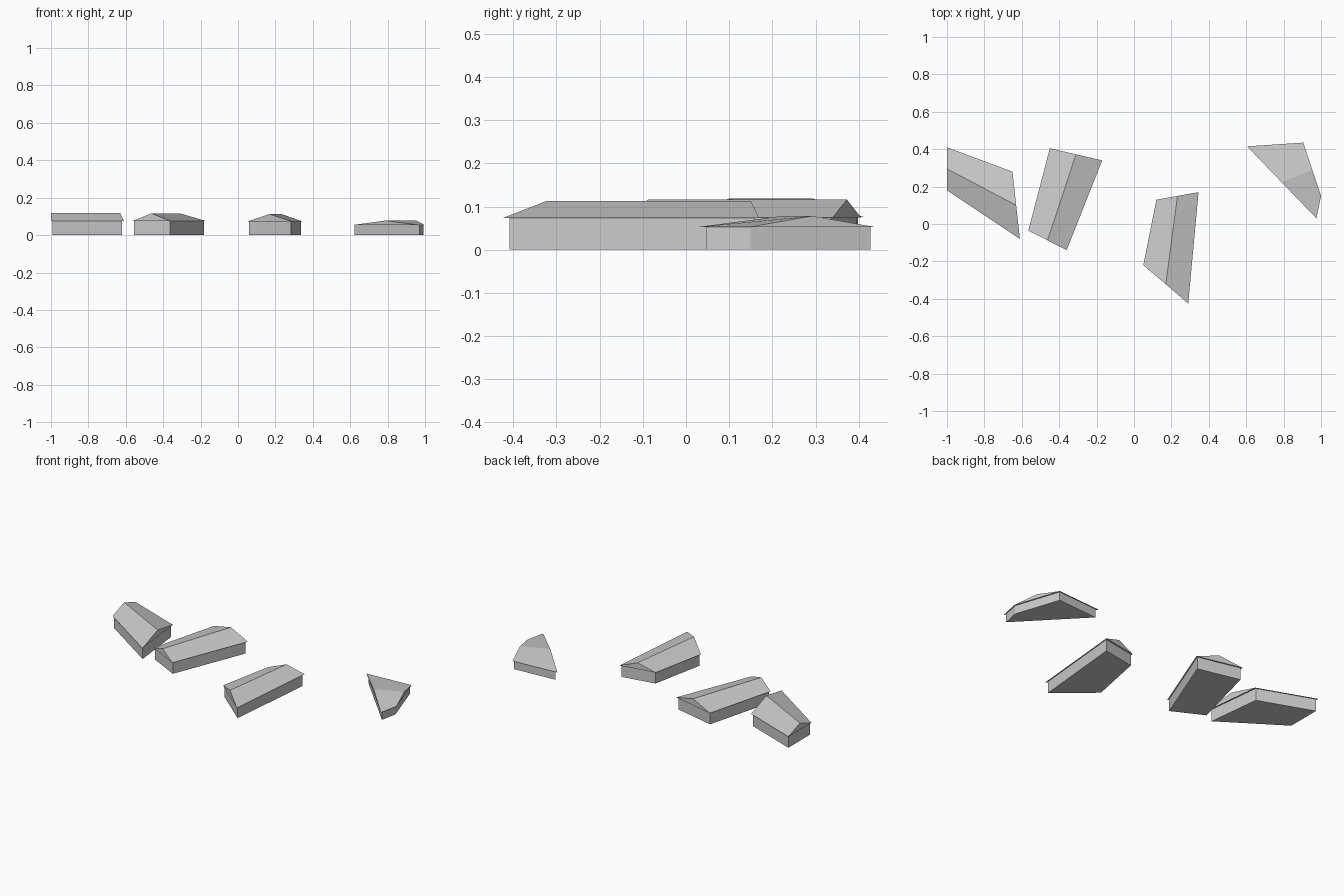
import bpy
import bmesh
from mathutils import Vector

OVERHANG = 0.008

cube = bpy.data.objects.get("Cube")
if cube:
    bpy.data.objects.remove(cube, do_unlink=True)

grey = bpy.data.materials.new("light_grey")
grey.use_nodes = True
colour = (0.6, 0.6, 0.6, 1)
grey.diffuse_color = colour
grey.node_tree.nodes["Principled BSDF"].inputs["Base Color"].default_value = colour


def add_object(name, bm):
    bmesh.ops.recalc_face_normals(bm, faces=bm.faces)
    mesh = bpy.data.meshes.new(name)
    bm.to_mesh(mesh)
    bm.free()
    mesh.materials.append(grey)
    bpy.context.collection.objects.link(bpy.data.objects.new(name, mesh))


def inset(outline, distance):
    """Move every edge of the outline inward by the same distance."""
    result = []
    for i, p in enumerate(outline):
        u = (outline[i - 1] - p).normalized()
        v = (outline[(i + 1) % len(outline)] - p).normalized()
        result.append(p + (u + v) * distance / abs(u.cross(v)))
    return result


def add_walls(name, outline, height):
    bm = bmesh.new()
    base = bm.faces.new([bm.verts.new((p.x, p.y, 0)) for p in outline])
    top = bmesh.ops.extrude_face_region(bm, geom=[base], use_keep_orig=True)
    verts = [g for g in top["geom"] if isinstance(g, bmesh.types.BMVert)]
    bmesh.ops.translate(bm, verts=verts, vec=(0, 0, height))
    add_object(name, bm)


def add_roof(name, outline, eaves, ridge):
    """Gabled roof: the ridge joins the middles of the two end edges."""
    bm = bmesh.new()
    a, b, c, d = [bm.verts.new((p.x, p.y, eaves)) for p in outline]
    near, far = [bm.verts.new((*((p + q) / 2), ridge))
                 for p, q in (outline[:2], outline[2:])]
    for face in ((d, c, b, a), (a, b, near), (c, d, far),
                 (b, c, far, near), (d, a, near, far)):
        bm.faces.new(face)
    add_object(name, bm)


# Each house: eaves outline starting along one gable, eaves height, ridge height
houses = {
    "far_right_house": ([(-1, .41), (-1, .18), (-.61, -.08), (-.65, .28)], .076, .118),
    "right_house": ([(-.565, -.035), (-.36, -.14), (-.17, .34), (-.45, .405)], .075, .116),
    "left_house": ([(.05, -.22), (.29, -.425), (.345, .17), (.12, .13)], .073, .113),
    "far_left_house": ([(.605, .415), (.975, .03), (1, .15), (.905, .435)], .053, .078),
}

for name, (corners, eaves, ridge) in houses.items():
    outline = [Vector(p) for p in corners]
    add_walls(name + "_walls", inset(outline, OVERHANG), eaves)
    add_roof(name + "_roof", outline, eaves, ridge)
